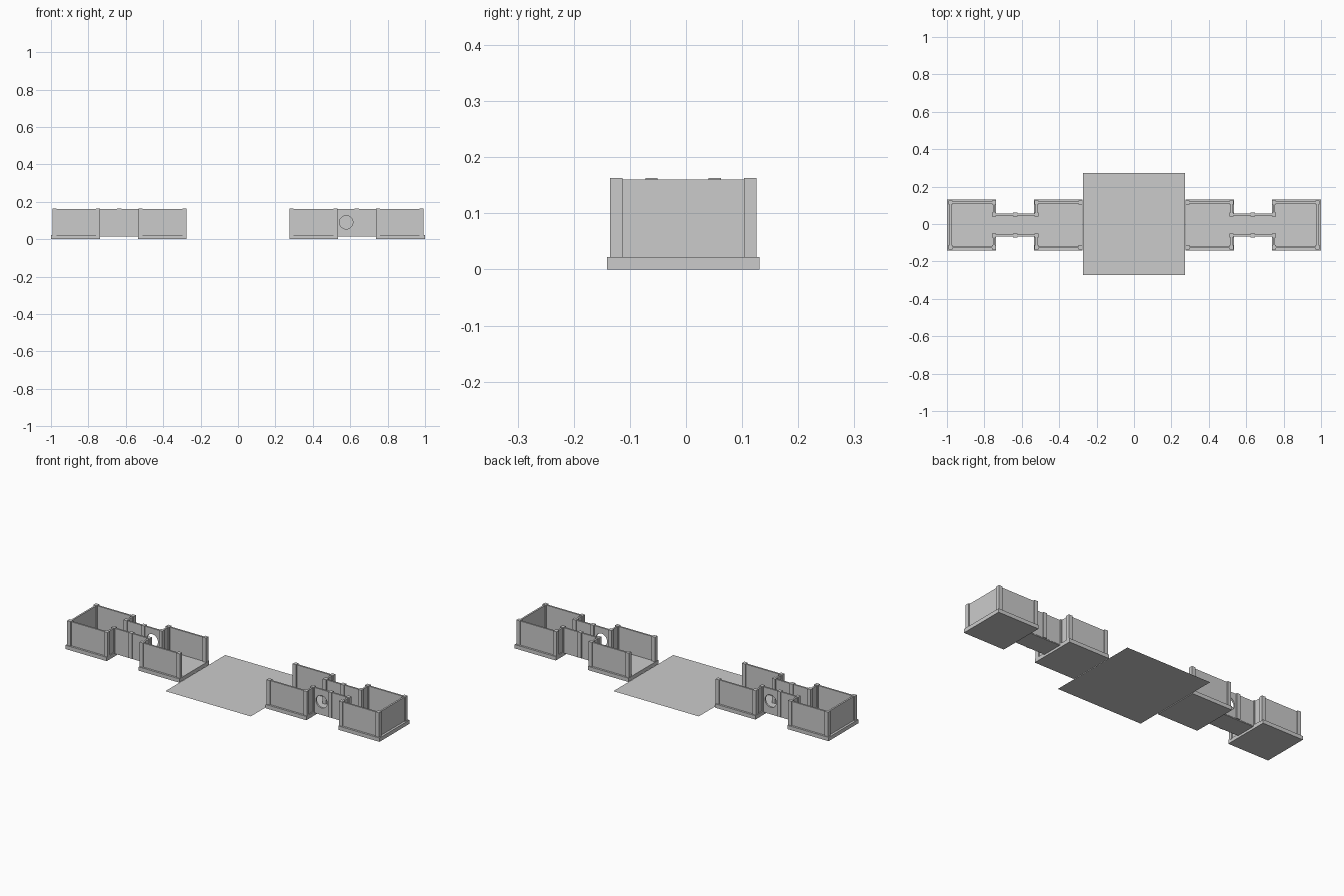
import bpy, bmesh, math
from mathutils import Matrix

if "Cube" in bpy.data.objects:
    bpy.data.objects.remove(bpy.data.objects["Cube"])

CY = -0.005            # the room wings sit slightly off the plaza centre
FLOOR, WALL_TOP, POST_TOP = 0.022, 0.160, 0.163
POST, WALL = 0.022, 0.010


def add_mesh(name, bm):
    me = bpy.data.meshes.new(name)
    bm.to_mesh(me)
    bm.free()
    ob = bpy.data.objects.new(name, me)
    bpy.context.collection.objects.link(ob)
    return ob


def box(name, s, x0, x1, y0, y1, z0, z1):
    """Box in wing coordinates; s = -1 turns it to the opposite wing."""
    bm = bmesh.new()
    m = (Matrix.Translation((s * (x0 + x1) / 2, CY + s * (y0 + y1) / 2, (z0 + z1) / 2))
         @ Matrix.Diagonal((abs(x1 - x0), abs(y1 - y0), z1 - z0, 1)))
    bmesh.ops.create_cube(bm, size=1, matrix=m)
    return add_mesh(name, bm)


def post(name, s, x, y):
    h = POST / 2
    box(name, s, x - h, x + h, y - h, y + h, FLOOR - 0.005, POST_TOP)


def wall_x(name, s, x0, x1, y):
    return box(name, s, x0, x1, y - WALL / 2, y + WALL / 2, FLOOR - 0.005, WALL_TOP)


def wall_y(name, s, x, y0, y1):
    return box(name, s, x - WALL / 2, x + WALL / 2, y0, y1, FLOOR - 0.005, WALL_TOP)


def round_opening(wall, s, x, y, z, r):
    bm = bmesh.new()
    m = Matrix.Translation((s * x, CY + s * y, z)) @ Matrix.Rotation(math.pi / 2, 4, 'X')
    bmesh.ops.create_cone(bm, cap_ends=True, segments=24, radius1=r, radius2=r,
                          depth=0.1, matrix=m)
    cutter = add_mesh("opening_cutter", bm)
    cutter.hide_render = True
    mod = wall.modifiers.new("opening", 'BOOLEAN')
    mod.operation, mod.solver, mod.object = 'DIFFERENCE', 'EXACT', cutter
    bpy.context.view_layer.objects.active = wall
    bpy.ops.object.modifier_apply(modifier=mod.name)
    bpy.data.objects.remove(cutter)


# central plaza: a single flat sheet
bm = bmesh.new()
bmesh.ops.create_grid(bm, x_segments=1, y_segments=1, size=0.272,
                      matrix=Matrix.Translation((0, 0, 0.002)))
add_mesh("plaza_floor", bm)

RY, HY = 0.1195, 0.0565            # room and hallway wall offsets
IN0, IN1 = 0.287, 0.522            # inner room wall lines
OUT0, OUT1 = 0.748, 0.982          # outer room wall lines
MID = 0.635

for s in (1, -1):
    # floor slabs
    box("inner_room_floor", s, 0.275, 0.534, -0.136, 0.136, 0, FLOOR)
    box("outer_room_floor", s, 0.738, 1.0, -0.136, 0.136, 0, FLOOR)
    box("hallway_floor", s, 0.534, 0.738, -0.06, 0.06, 0.013, FLOOR)

    # outer end wall
    wall_y("end_wall", s, OUT1, -RY, RY)

    for side in (1, -1):
        # room side walls and corner posts
        for a, b, label in ((IN0, IN1, "inner"), (OUT0, OUT1, "outer")):
            wall_x(label + "_room_wall", s, a, b, side * RY)
            for x in (a, b):
                post(label + "_room_post", s, x, side * RY)
        # short walls flanking the hallway mouths
        for x in (IN1, OUT0):
            wall_y("hallway_mouth_wall", s, x, side * HY, side * RY)
        # hallway walls and posts
        near = wall_x("hallway_wall_near", s, IN1, MID, side * HY)
        wall_x("hallway_wall_far", s, MID, OUT0, side * HY)
        for x in (IN1, MID, OUT0):
            post("hallway_post", s, x, side * HY)
        # one round window per hallway
        if side == -1:
            round_opening(near, s, (IN1 + MID) / 2, side * HY, 0.09, 0.036)
